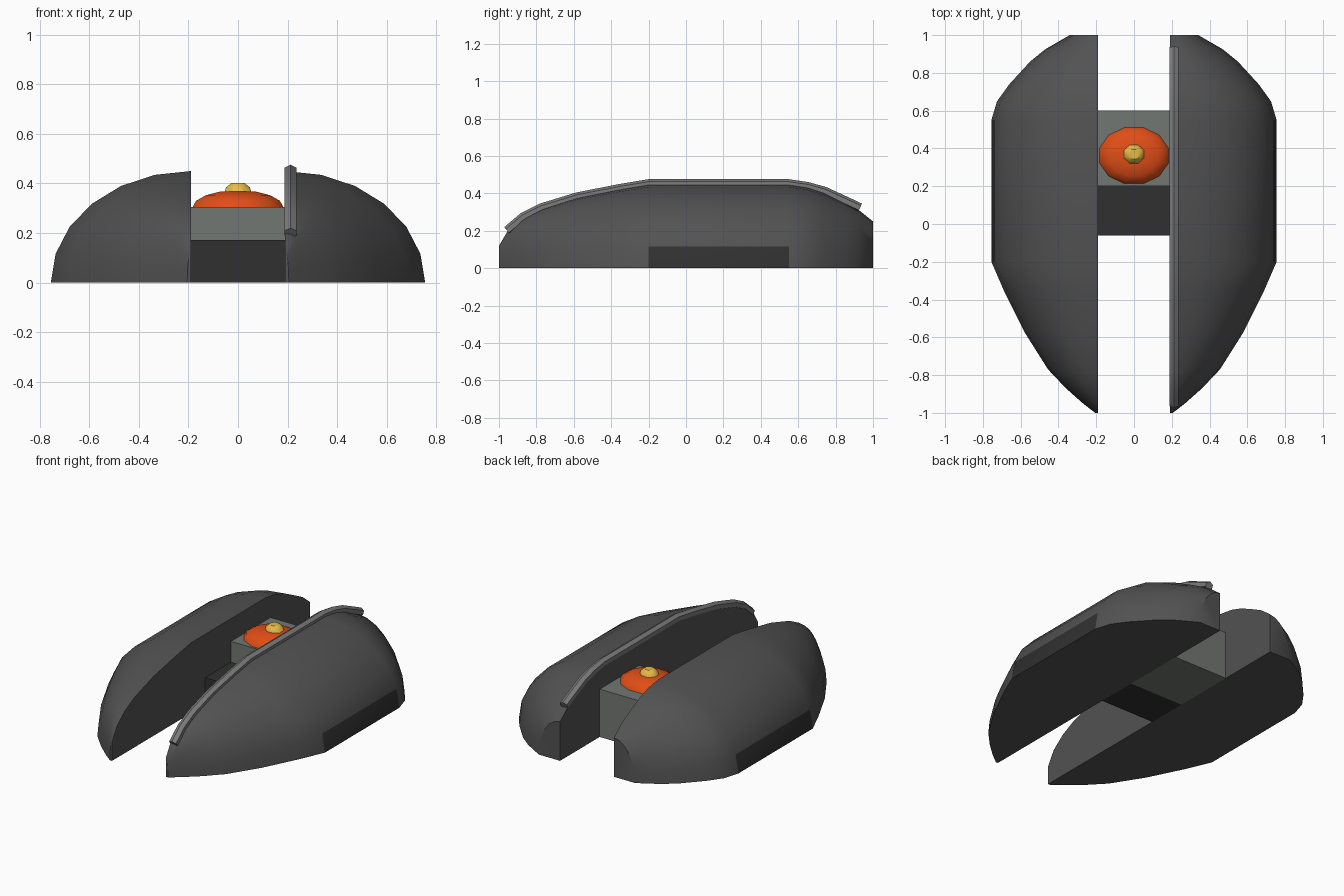
import bpy, bmesh
from math import sin, cos, pi, radians
from mathutils import Vector

if "Cube" in bpy.data.objects:
    bpy.data.objects.remove(bpy.data.objects["Cube"])


def material(name, rgb):
    m = bpy.data.materials.new(name)
    m.diffuse_color = (*rgb, 1)
    m.use_nodes = True
    m.node_tree.nodes["Principled BSDF"].inputs["Base Color"].default_value = m.diffuse_color
    return m


SHELL = material("dark_grey", (0.085, 0.085, 0.085))
DARK = material("near_black", (0.03, 0.03, 0.03))
BLOCK = material("mid_grey", (0.17, 0.185, 0.17))
ROD = material("light_grey", (0.2, 0.2, 0.2))
ORANGE = material("orange", (0.75, 0.075, 0.008))
YELLOW = material("yellow", (0.8, 0.5, 0.06))


def finish(name, bm, mats, smooth=None):
    bmesh.ops.recalc_face_normals(bm, faces=bm.faces)
    me = bpy.data.meshes.new(name)
    bm.to_mesh(me)
    bm.free()
    ob = bpy.data.objects.new(name, me)
    bpy.context.collection.objects.link(ob)
    for m in mats:
        me.materials.append(m)
    if smooth:
        bpy.ops.object.select_all(action='DESELECT')
        ob.select_set(True)
        bpy.context.view_layer.objects.active = ob
        bpy.ops.object.shade_smooth_by_angle(angle=radians(smooth))
    return ob


def loft(rings):
    """Skin closed rings and cap both ends."""
    bm = bmesh.new()
    vs = [[bm.verts.new(p) for p in r] for r in rings]
    n = len(vs[0])
    for a, b in zip(vs, vs[1:]):
        for i in range(n):
            j = (i + 1) % n
            bm.faces.new((a[i], a[j], b[j], b[i]))
    bm.faces.new(vs[0])
    bm.faces.new(vs[-1])
    return bm


# Hull halves: quarter-round sections (y, half width, height)
INNER = 0.19
STATIONS = [(-1, .205, .12), (-.95, .27, .205), (-.87, .36, .27),
            (-.77, .455, .32), (-.58, .575, .38), (-.35, .69, .425),
            (-.2, .755, .45), (.55, .755, .45), (.65, .725, .435),
            (.74, .66, .405), (.86, .55, .345), (.925, .47, .31), (1, .34, .25)]


def hull(name, side):
    rings = []
    for y, w, h in STATIONS:
        ring = [(side * (INNER + (w - INNER) * sin(i * pi / 12)), y, h * cos(i * pi / 12))
                for i in range(7)]
        ring.append((side * INNER, y, 0))
        rings.append(ring)
    bm = loft(rings)
    # dark panel low on the flank
    for f in bm.faces:
        c = f.calc_center_median()
        if abs(c.x) > .72 and c.z < .1 and abs(c.y - .175) < .05:
            f.material_index = 1
    return finish(name, bm, [SHELL, DARK], 35)


hull("hull_right", 1)
hull("hull_left", -1)

# Hexagonal rail along the top inner edge of the right hull
path = [Vector((.212, y, z)) for y, z in
        [(-.955, .2), (-.87, .272), (-.77, .322), (-.58, .38), (-.35, .425), (-.2, .45),
         (.55, .45), (.65, .435), (.74, .41), (.86, .355), (.93, .322)]]
rings = []
for i, p in enumerate(path):
    t = (path[min(i + 1, len(path) - 1)] - path[max(i - 1, 0)]).normalized()
    up = Vector((1, 0, 0)).cross(t)
    rings.append([p + Vector((.028 * sin(k * pi / 3), 0, 0)) + up * .026 * cos(k * pi / 3)
                  for k in range(6)])
finish("rail", loft(rings), [ROD], 35)


# Centre blocks
def box(name, y0, y1, z1, mat):
    rings = [[(x, y0, 0), (x, y1, 0), (x, y1, z1), (x, y0, z1)] for x in (-INNER, INNER)]
    finish(name, loft(rings), [mat])


box("front_block", -.06, .2, .172, DARK)
box("rear_block", .2, .6, .305, BLOCK)


# Lamp domes
def dome(name, y, z, rx, ry, rz, sides, rows, mat):
    rings = []
    for r in range(rows):
        a = r * pi / 2 / rows
        rings.append([(rx * cos(a) * sin((k + .5) * 2 * pi / sides),
                       y + ry * cos(a) * cos((k + .5) * 2 * pi / sides),
                       z + rz * sin(a)) for k in range(sides)])
    finish(name, loft(rings), [mat], 40)


dome("lamp_base", .362, .303, .19, .155, .07, 12, 4, ORANGE)
dome("lamp_bulb", .37, .362, .06, .055, .045, 8, 3, YELLOW)
